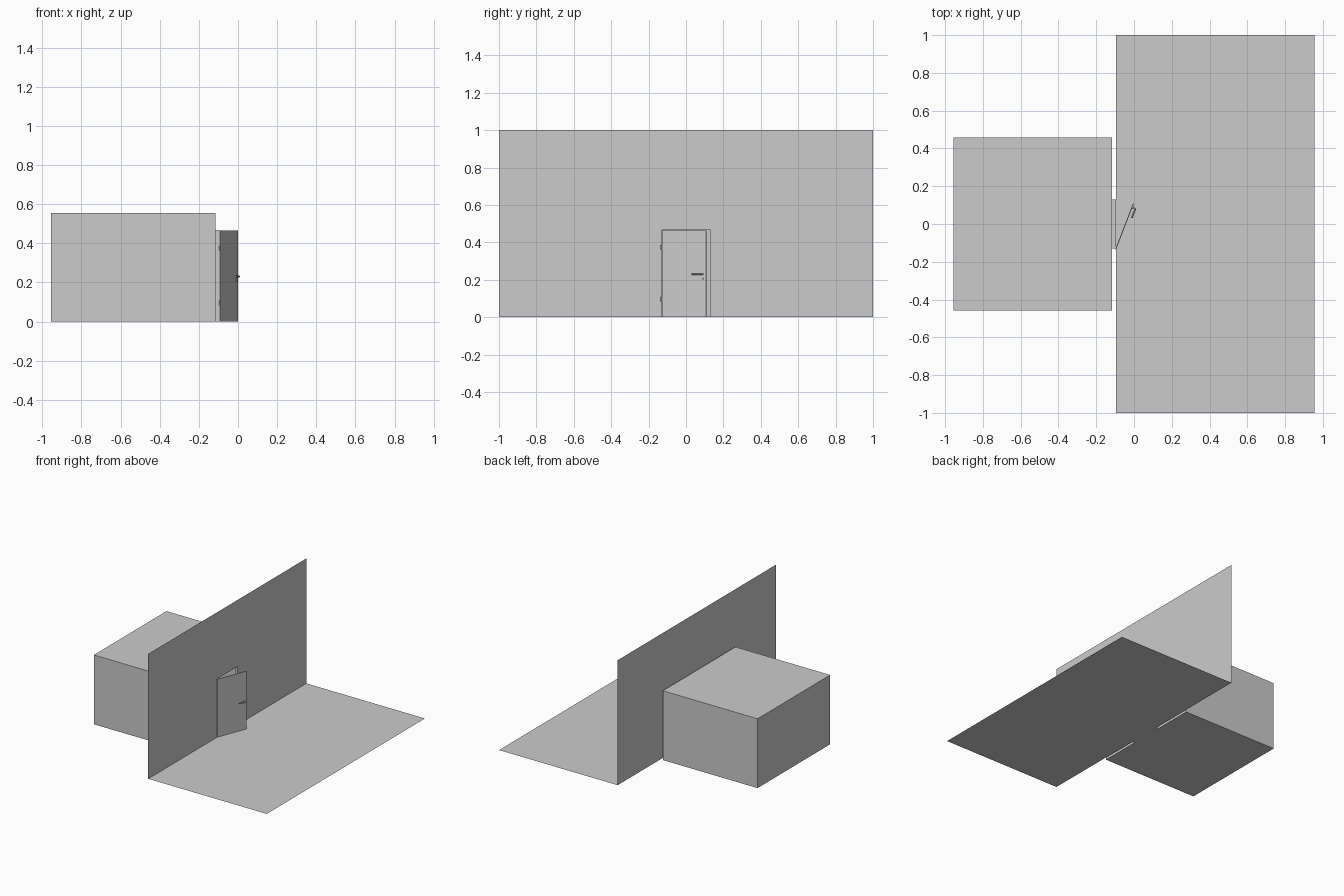
import bpy, math
from mathutils import Matrix, Vector

if "Cube" in bpy.data.objects:
    bpy.data.objects.remove(bpy.data.objects["Cube"])

WX, RX = -0.095, -0.116        # wall plane, front plane of the back room
FAR = 0.955                    # outer extent in x
HW, HH = 0.131, 0.467          # half width and height of doorway
RW, RH = 0.459, 0.555          # half width and height of room


def mesh(name, verts, faces, matrix=None):
    me = bpy.data.meshes.new(name)
    me.from_pydata(verts, [], faces)
    ob = bpy.data.objects.new(name, me)
    bpy.context.collection.objects.link(ob)
    if matrix:
        ob.matrix_world = matrix
    return ob


def notched(x, w, h):
    """Upright panel outline with the doorway cut from its lower edge."""
    pts = [(-w, 0), (-HW, 0), (-HW, HH), (HW, HH), (HW, 0), (w, 0), (w, h), (-w, h)]
    return [(x, y, z) for y, z in reversed(pts)][::-1]


def box(name, lo, hi, matrix):
    v = [(x, y, z) for x in (lo[0], hi[0]) for y in (lo[1], hi[1]) for z in (lo[2], hi[2])]
    f = [(0, 1, 3, 2), (4, 6, 7, 5), (0, 4, 5, 1), (2, 3, 7, 6), (0, 2, 6, 4), (1, 5, 7, 3)]
    return mesh(name, v, f, matrix)


def cylinder(name, radius, depth, matrix, sides=16):
    bpy.ops.mesh.primitive_cylinder_add(vertices=sides, radius=radius, depth=depth)
    ob = bpy.context.object
    ob.name = name
    ob.matrix_world = matrix
    bpy.ops.object.shade_smooth_by_angle()
    return ob


# floor and wall with doorway
mesh("floor", [(WX, -1, 0), (FAR, -1, 0), (FAR, 1, 0), (WX, 1, 0)], [(0, 1, 2, 3)])
mesh("wall", notched(WX, 1, 1), [tuple(range(8))])

# closed-off room behind, sharing the same doorway
room = notched(RX, RW, RH) + [(-FAR, -RW, 0), (-FAR, RW, 0), (-FAR, RW, RH), (-FAR, -RW, RH)]
mesh("back_room", room, [tuple(range(8)), (8, 11, 10, 9), (7, 6, 10, 11),
                         (0, 7, 11, 8), (5, 9, 10, 6), (0, 8, 9, 5, 4, 1)])

# jambs, head and sill joining wall and room
ring = [(-HW, 0), (HW, 0), (HW, HH), (-HW, HH)]
mesh("door_frame", [(x, y, z) for x in (WX, RX) for y, z in ring],
     [(i, (i + 1) % 4, (i + 1) % 4 + 4, i + 4) for i in range(4)])

# open door, hinged frame: local x runs along the leaf, -y is its front
hinge = Matrix.Translation((-0.092, -0.128, 0)) @ Matrix.Rotation(math.radians(68.8), 4, 'Z')
box("door", (0, 0, 0.001), (0.253, 0.005, 0.465), hinge)

# hinges
for z in (0.095, 0.375):
    for k in (-1, 1):
        cylinder("hinge", 0.0035, 0.011,
                 Matrix.Translation((WX + 0.001, -0.132, z + k * 0.0065)), 12)

# handle rose, lock rose and keyhole cylinder
face_on = Matrix.Rotation(math.pi / 2, 4, 'X')
for name, r, d, z in (("handle_rose", 0.007, 0.004, 0.23),
                      ("lock_rose", 0.006, 0.003, 0.208),
                      ("lock_barrel", 0.003, 0.006, 0.208)):
    cylinder(name, r, d, hinge @ Matrix.Translation((0.231, -d / 2, z)) @ face_on)

# bent lever handle
cu = bpy.data.curves.new("door_handle", 'CURVE')
cu.dimensions = '3D'
cu.bevel_depth = 0.0045
cu.bevel_resolution = 2
cu.use_fill_caps = True
path = [(0.231, 0, 0.23), (0.231, -0.012, 0.23), (0.2295, -0.0155, 0.23),
        (0.225, -0.017, 0.23), (0.178, -0.017, 0.23)]
sp = cu.splines.new('POLY')
sp.points.add(len(path) - 1)
for p, c in zip(sp.points, path):
    p.co = (*c, 1)
handle = bpy.data.objects.new("door_handle", cu)
bpy.context.collection.objects.link(handle)
handle.matrix_world = hinge
